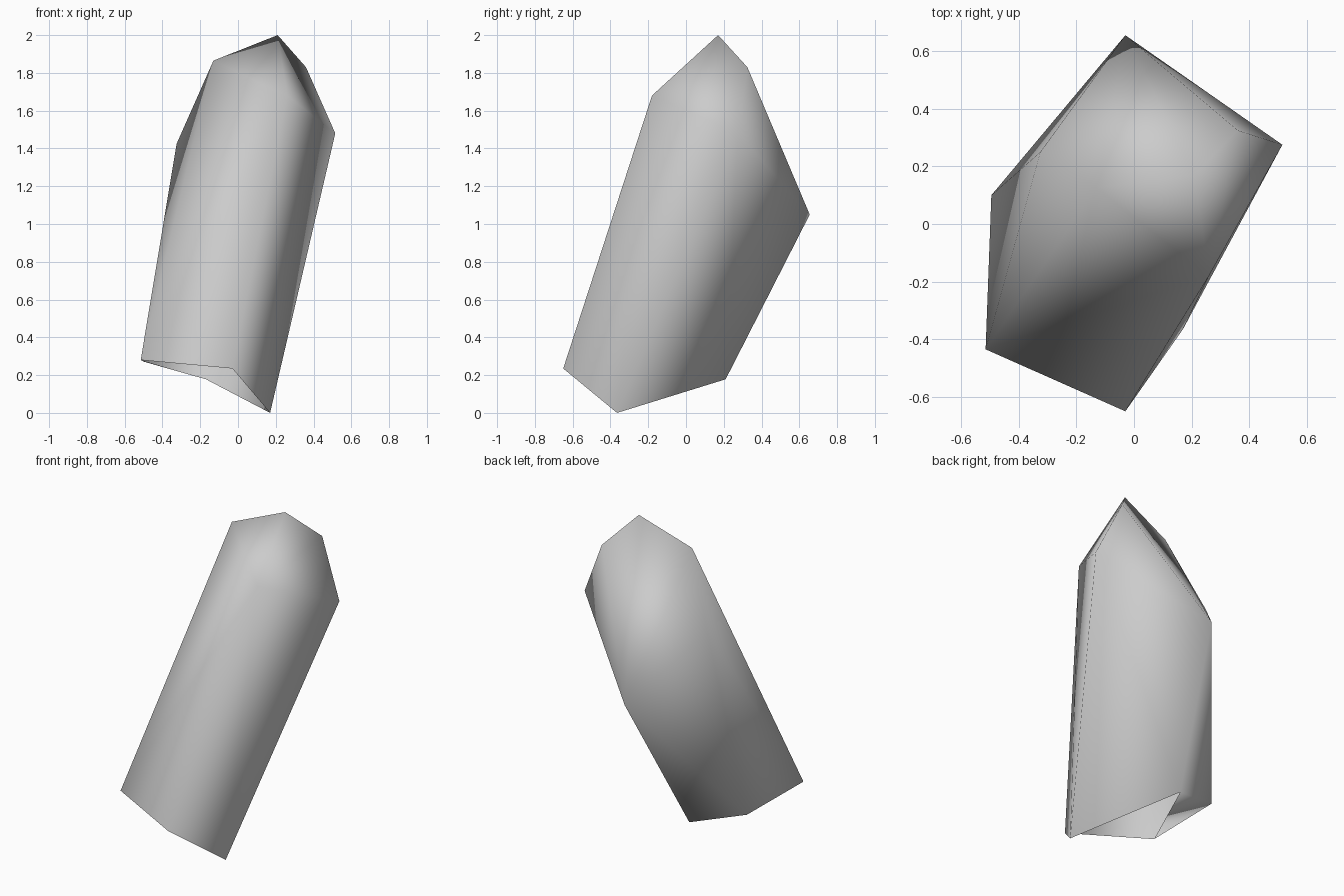
import bpy
import bmesh

default_cube = bpy.data.objects.get("Cube")
if default_cube:
    bpy.data.objects.remove(default_cube, do_unlink=True)

# Stone colour
stone = bpy.data.materials.new("grey stone")
stone.use_nodes = True
colour = (0.6, 0.6, 0.6, 1)
stone.diffuse_color = colour
stone.node_tree.nodes["Principled BSDF"].inputs["Base Color"].default_value = colour

# Five-sided base ring, slanted shoulder ring and pointed tip of the shard
base_ring = [(-0.515, -0.435, 0.28), (-0.03, -0.65, 0.235), (0.17, -0.365, 0),
             (-0.17, 0.21, 0.178), (-0.495, 0.10, 0.27)]
shoulder_ring = [(-0.13, 0.125, 1.865), (0.26, -0.18, 1.68), (0.515, 0.275, 1.48),
                 (-0.03, 0.655, 1.05), (-0.325, 0.25, 1.425)]
tip = [(0.21, 0.17, 2.0), (0.36, 0.325, 1.83)]

# Wrap the rings and tip in a faceted skin
bm = bmesh.new()
base = [bm.verts.new(p) for p in base_ring]
for p in shoulder_ring + tip:
    bm.verts.new(p)
bmesh.ops.convex_hull(bm, input=bm.verts[:])

# Open the broken underside, keeping one corner closed
underside = [f for f in bm.faces if all(v in base for v in f.verts)]
bmesh.ops.delete(bm, geom=underside, context="FACES_ONLY")
bm.faces.new((base[0], base[4], base[3]))
loose = [e for e in bm.edges if not e.link_faces]
bmesh.ops.delete(bm, geom=loose, context="EDGES")
bmesh.ops.recalc_face_normals(bm, faces=bm.faces[:])
for face in bm.faces:
    face.smooth = True

mesh = bpy.data.meshes.new("crystal_shard")
bm.to_mesh(mesh)
bm.free()
mesh.materials.append(stone)
shard = bpy.data.objects.new("crystal_shard", mesh)
bpy.context.collection.objects.link(shard)
